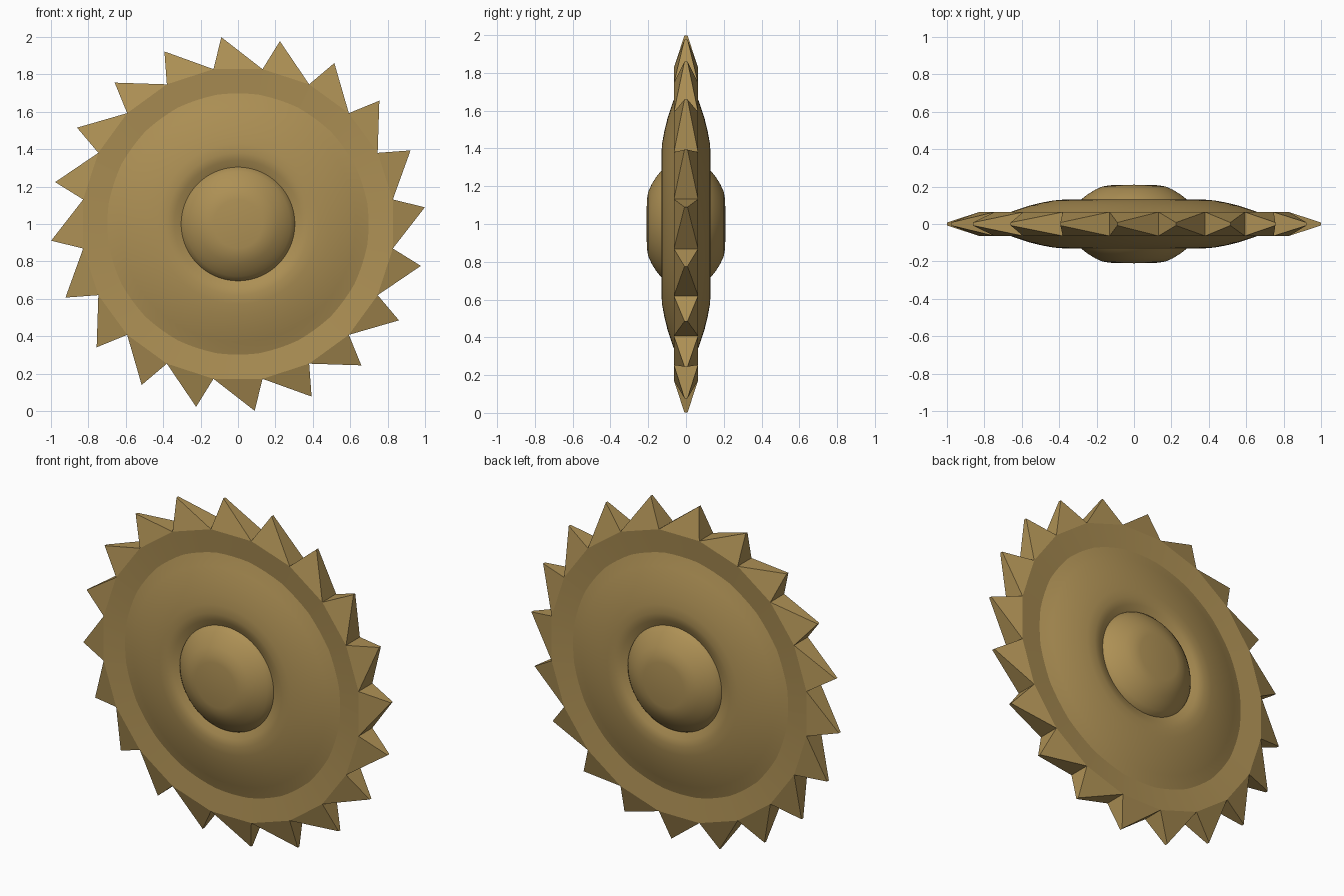
import bpy, bmesh
from math import cos, sin, radians, pi

if "Cube" in bpy.data.objects:
    bpy.data.objects.remove(bpy.data.objects["Cube"])

TEETH = 20
CENTRE_Z = 1.0

brass = bpy.data.materials.new("brass")
brass.diffuse_color = (0.42, 0.28, 0.09, 1)
brass.use_nodes = True
brass.node_tree.nodes["Principled BSDF"].inputs["Base Color"].default_value = brass.diffuse_color


def point(r, angle, y):
    return (r * cos(angle), y, CENTRE_Z + r * sin(angle))


def finish(bm, name, smooth_angle):
    bmesh.ops.recalc_face_normals(bm, faces=bm.faces)
    mesh = bpy.data.meshes.new(name)
    bm.to_mesh(mesh)
    bm.free()
    mesh.materials.append(brass)
    obj = bpy.data.objects.new(name, mesh)
    bpy.context.collection.objects.link(obj)
    bpy.ops.object.select_all(action='DESELECT')
    obj.select_set(True)
    bpy.context.view_layer.objects.active = obj
    bpy.ops.object.shade_smooth_by_angle(angle=radians(smooth_angle))


def lathe(name, profile, segments=80):
    """Spin (radius, depth) points, mirrored front to back, about the y axis."""
    bm = bmesh.new()
    full = [(r, -y) for r, y in profile] + [(r, y) for r, y in reversed(profile)]
    rings = []
    for r, y in full:
        if r == 0:
            rings.append([bm.verts.new(point(0, 0, y))] * segments)
        else:
            rings.append([bm.verts.new(point(r, 2 * pi * i / segments, y))
                          for i in range(segments)])
    for a, b in zip(rings, rings[1:]):
        for i in range(segments):
            j = (i + 1) % segments
            bm.faces.new(dict.fromkeys((a[i], a[j], b[j], b[i])))
    finish(bm, name, 35)


# Bulging disc with a shallow dip around the hub, and the domed hub
lathe("blade_body", [(0, 0.09), (0.28, 0.095), (0.31, 0.105), (0.34, 0.122),
                     (0.38, 0.13), (0.43, 0.126), (0.49, 0.115), (0.56, 0.098),
                     (0.63, 0.075), (0.69, 0.053), (0.73, 0.042)])
lathe("hub", [(0, 0.21), (0.13, 0.207), (0.17, 0.2), (0.21, 0.182),
              (0.25, 0.157), (0.28, 0.133), (0.30, 0.112), (0.312, 0.085)])

# Saw-tooth ring: full thickness at the valleys, thin at the leaning tips
bm = bmesh.new()
step = 2 * pi / TEETH


def ring(r, degrees, y):
    return [[bm.verts.new(point(r, radians(degrees) + i * step, s * y))
             for i in range(TEETH)] for s in (-1, 1)]


inner = ring(0.60, 9, 0.04)
valley = ring(0.838, 9, 0.064)
tip = ring(1.003, 23.1, 0.008)
for i in range(TEETH):
    j = (i + 1) % TEETH
    for s in (0, 1):
        bm.faces.new((inner[s][i], inner[s][j], valley[s][j], valley[s][i]))
        bm.faces.new((valley[s][i], valley[s][j], tip[s][i]))
    bm.faces.new((valley[0][i], tip[0][i], tip[1][i], valley[1][i]))
    bm.faces.new((tip[0][i], valley[0][j], valley[1][j], tip[1][i]))
    bm.faces.new((inner[0][i], inner[0][j], inner[1][j], inner[1][i]))
finish(bm, "saw_teeth", 20)
